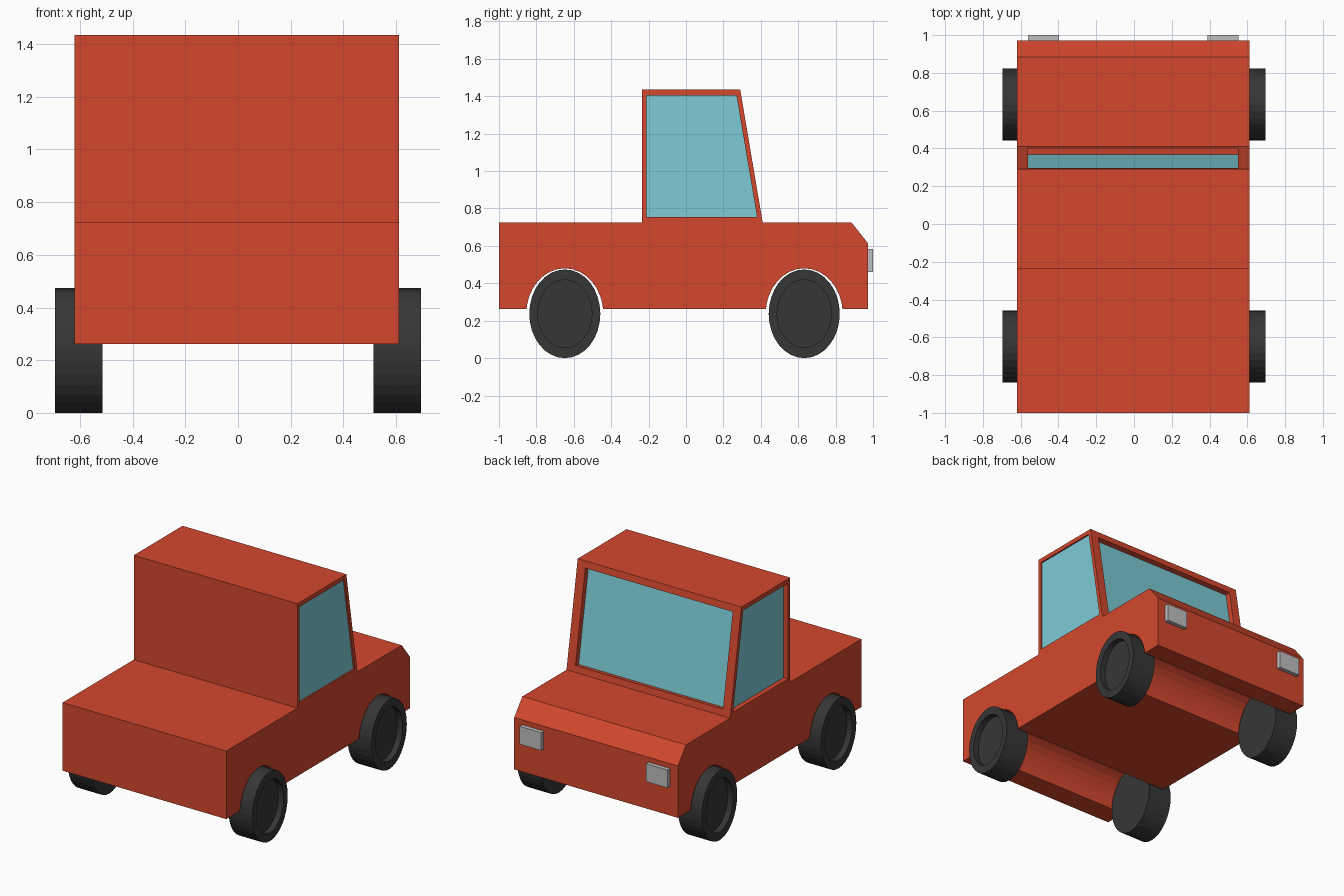
import bpy, bmesh, math
from mathutils import Vector

if "Cube" in bpy.data.objects:
    bpy.data.objects.remove(bpy.data.objects["Cube"])


def material(name, rgb):
    m = bpy.data.materials.new(name)
    m.diffuse_color = (*rgb, 1)
    m.use_nodes = True
    m.node_tree.nodes["Principled BSDF"].inputs["Base Color"].default_value = m.diffuse_color
    return m


RED = material("red paint", (0.66, 0.064, 0.027))
GLASS = material("blue glass", (0.205, 0.60, 0.67))
RUBBER = material("dark rubber", (0.037, 0.037, 0.037))
GREY = material("lamp grey", (0.52, 0.52, 0.52))


def finish(name, bm, mat):
    bmesh.ops.recalc_face_normals(bm, faces=bm.faces[:])
    me = bpy.data.meshes.new(name)
    bm.to_mesh(me)
    bm.free()
    me.materials.append(mat)
    ob = bpy.data.objects.new(name, me)
    bpy.context.collection.objects.link(ob)
    return ob


def prism(name, points, offset, mat):
    """Extrude a flat outline of 3D points along an offset."""
    bm = bmesh.new()
    f = bm.faces.new([bm.verts.new(p) for p in points])
    r = bmesh.ops.extrude_face_region(bm, geom=[f])
    bmesh.ops.translate(bm, vec=offset,
                        verts=[v for v in r["geom"] if isinstance(v, bmesh.types.BMVert)])
    return finish(name, bm, mat)


def ellipse(y, z, ry, rz, n=32):
    return [(y + ry * math.cos(2 * math.pi * i / n),
             z + rz * math.sin(2 * math.pi * i / n)) for i in range(n)]


def cut(target, cutter):
    """Subtract the cutter and remove it."""
    mod = target.modifiers.new("cut", 'BOOLEAN')
    mod.operation, mod.solver, mod.object = 'DIFFERENCE', 'EXACT', cutter
    bpy.context.view_layer.objects.active = target
    bpy.ops.object.modifier_apply(modifier=mod.name)
    bpy.data.objects.remove(cutter)


X0, X1 = -0.62, 0.612
AXLES = {"rear": -0.648, "front": 0.632}

# Body and cab as one side profile
profile = [(-1, 0.262), (-1, 0.725), (-0.235, 0.725), (-0.235, 1.435), (0.29, 1.435),
           (0.41, 0.725), (0.885, 0.725), (0.972, 0.615), (0.972, 0.262)]
body = prism("truck_body", [(X0, y, z) for y, z in profile], (X1 - X0, 0, 0), RED)

# Wheel arches running across the full width
for y in AXLES.values():
    cut(body, prism("arch_cutter", [(-1, a, b) for a, b in ellipse(y, 0.237, 0.206, 0.243)],
                    (2, 0, 0), RED))


def window(name, outline, normal, depth):
    """Recess an outline into the body and lay a glass plate on its floor."""
    n = Vector(normal).normalized()
    thick = 0.005
    floor = [Vector(p) - n * (depth + thick) for p in outline]
    cut(body, prism("window_cutter", floor, n * (depth + thick + 0.05), RED))
    prism(name, floor, n * thick, GLASS)


# Side windows
side = [(-0.212, 0.755), (-0.212, 1.405), (0.27, 1.405), (0.38, 0.755)]
window("left_window", [(X0, y, z) for y, z in side], (-1, 0, 0), 0.033)
window("right_window", [(X1, y, z) for y, z in side], (1, 0, 0), 0.01)


# Windscreen on the sloping front of the cab
def slope(x, z):
    return (x, 0.29 + 0.12 * (1.435 - z) / 0.71, z)


window("windscreen", [slope(-0.56, 0.768), slope(0.55, 0.768),
                      slope(0.55, 1.39), slope(-0.56, 1.39)], (0, 0.71, 0.12), 0.035)

# Wheels with a recessed outer hub
for side_name, s in (("left", -1), ("right", 1)):
    for axle, y in AXLES.items():
        bm = bmesh.new()
        loops = []
        for x, k in ((0.515, 1), (0.695, 1), (0.695, 0.765), (0.655, 0.765)):
            loops.append([bm.verts.new((s * x, a, b))
                          for a, b in ellipse(y, 0.237, 0.19 * k, 0.237 * k)])
        for a, b in zip(loops, loops[1:]):
            for i in range(32):
                j = (i + 1) % 32
                bm.faces.new((a[i], a[j], b[j], b[i]))
        bm.faces.new(loops[0])
        bm.faces.new(loops[-1])
        finish(f"{axle}_{side_name}_wheel", bm, RUBBER)

# Headlights
for name, x in (("left_headlight", -0.56), ("right_headlight", 0.39)):
    prism(name, [(x, 0.965, 0.46), (x + 0.162, 0.965, 0.46),
                 (x + 0.162, 0.965, 0.582), (x, 0.965, 0.582)], (0, 0.035, 0), GREY)
